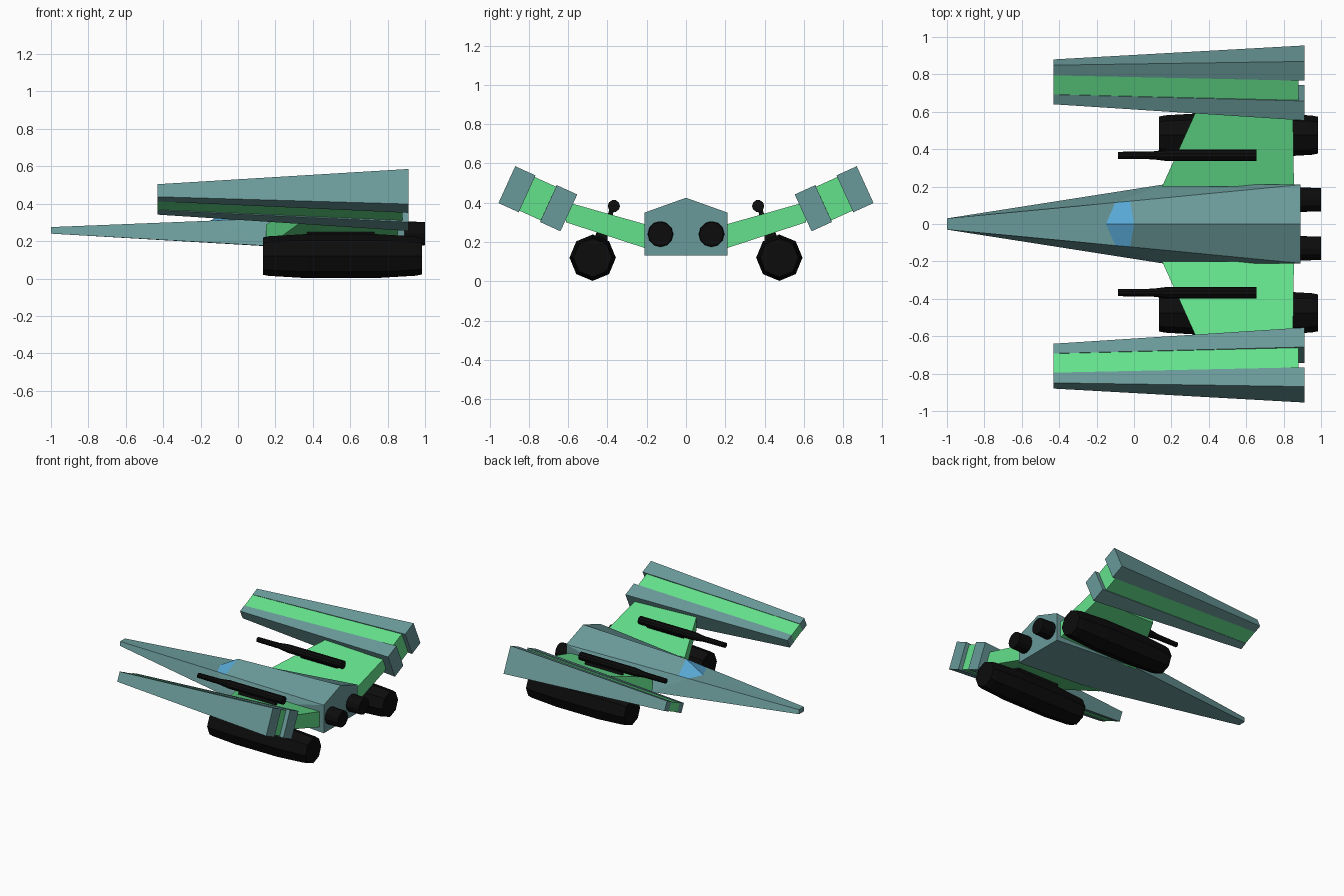
import bpy, bmesh, math
from mathutils import Vector

if "Cube" in bpy.data.objects:
    bpy.data.objects.remove(bpy.data.objects["Cube"])


def material(name, rgb):
    m = bpy.data.materials.new(name)
    m.diffuse_color = (*rgb, 1)
    m.use_nodes = True
    m.node_tree.nodes["Principled BSDF"].inputs["Base Color"].default_value = m.diffuse_color
    return m


TEAL = material("dusty teal", (0.144, 0.32, 0.32))
GREEN = material("bright green", (0.127, 0.76, 0.263))
BLUE = material("canopy blue", (0.102, 0.402, 0.68))
BLACK = material("near black", (0.0036, 0.0036, 0.0036))


def mirrored(name, verts, faces, mats, rule=None):
    """Build a part from its +y half and reflect it to -y."""
    bm = bmesh.new()
    for s in (1, -1):
        vs = [bm.verts.new((x, y * s, z)) for x, y, z in verts]
        for f in faces:
            bm.faces.new([vs[i] for i in f])
    bmesh.ops.remove_doubles(bm, verts=bm.verts, dist=0.0005)
    bmesh.ops.recalc_face_normals(bm, faces=bm.faces)
    if rule:
        for f in bm.faces:
            f.material_index = rule(f.calc_center_median())
    me = bpy.data.meshes.new(name)
    bm.to_mesh(me)
    bm.free()
    for m in mats:
        me.materials.append(m)
    ob = bpy.data.objects.new(name, me)
    bpy.context.collection.objects.link(ob)
    return ob


def loft(name, rings, mat):
    """Bridge a series of equal rings and cap both ends."""
    n = len(rings[0])
    verts = [v for r in rings for v in r]
    faces = [list(range(n)), list(range(len(verts) - n, len(verts)))]
    for k in range(len(rings) - 1):
        for i in range(n):
            j = (i + 1) % n
            faces.append([k * n + i, k * n + j, (k + 1) * n + j, (k + 1) * n + i])
    return mirrored(name, verts, faces, [mat])


def tube(name, y, z, profile, sides, mat=BLACK):
    """Faceted round body along x; profile is (x, radius) pairs."""
    rings = [[(x, y + r * math.cos(math.tau * i / sides), z + r * math.sin(math.tau * i / sides))
              for i in range(sides)] for x, r in profile]
    return loft(name, rings, mat)


# Fuselage: wedge nose, raised canopy facets, ridged back
hull = [(-1, .03, .24), (-1, .03, .275), (.15, .21, .175), (.89, .21, .13), (.89, .21, .35),
        (-.1, .115, .311), (-.02, .122, .314), (-.15, 0, .308), (0, 0, .395), (.89, 0, .425),
        (-1, 0, .275), (-1, 0, .24), (.89, 0, .13)]
hull_faces = [(0, 1, 5, 2), (2, 5, 6), (2, 6, 4), (2, 4, 3), (1, 10, 7, 5), (5, 7, 8, 6),
              (6, 8, 9, 4), (0, 2, 3, 12, 11), (3, 4, 9, 12), (0, 1, 10, 11)]
mirrored("fuselage", hull, hull_faces, [TEAL, BLUE],
         lambda c: int(-0.1 < c.x < -0.03 and abs(c.y) < 0.1))

# Wings: swept leading edge, rising outwards
loft("wings", [
    [(.15, .20, .166), (.855, .20, .166), (.855, .20, .288), (.15, .20, .288)],
    [(.335, .61, .30), (.85, .61, .30), (.85, .61, .404), (.335, .61, .404)]], GREEN)

# Tilted outrigger pods: two tapered teal beams around a green core
TILT = math.radians(24.5)


def pod_ring(x, centre, u0, u1, t):
    c, s = math.cos(TILT), math.sin(TILT)
    return [(x, centre[0] + u * c - v * s, centre[1] + u * s + v * c)
            for u, v in ((u0, -t / 2), (u1, -t / 2), (u1, t / 2), (u0, t / 2))]


FRONT, REAR = (.76, .423), (.754, .42)
for name, f, r in (("pod_inner_beam", (-.115, -.058), (-.1735, -.059)),
                   ("pod_outer_beam", (.055, .115), (.06, .1735))):
    loft(name, [pod_ring(-.43, FRONT, *f, .074), pod_ring(.912, REAR, *r, .206)], TEAL)
loft("pod_core", [pod_ring(-.43, FRONT, -.058, .055, .068),
                  pod_ring(.88, REAR, -.059, .06, .188)], GREEN)

# Underslung engines and fuselage exhausts
tube("engines", .475, .12, [(.135, .10), (.165, .106), (.37, .118), (.73, .118), (.95, .105), (.985, .098)], 8)
tube("exhausts", .13, .24, [(.85, .067), (1.0, .062)], 12)

# Guns above the wings
tube("guns", .367, .383, [(-.085, .019), (.10, .021), (.18, .031), (.655, .031)], 10)

# Struts joining guns, wings and engines
loft("gun_mounts", [
    [(x, .365, .38), (x, .385, .38), (x, .405, .32), (x, .375, .32)] for x in (.28, .6)], BLACK)
loft("engine_pylons", [
    [(x, .40, .26), (x, .445, .28), (x, .48, .18), (x, .40, .18)] for x in (.37, .73)], BLACK)
